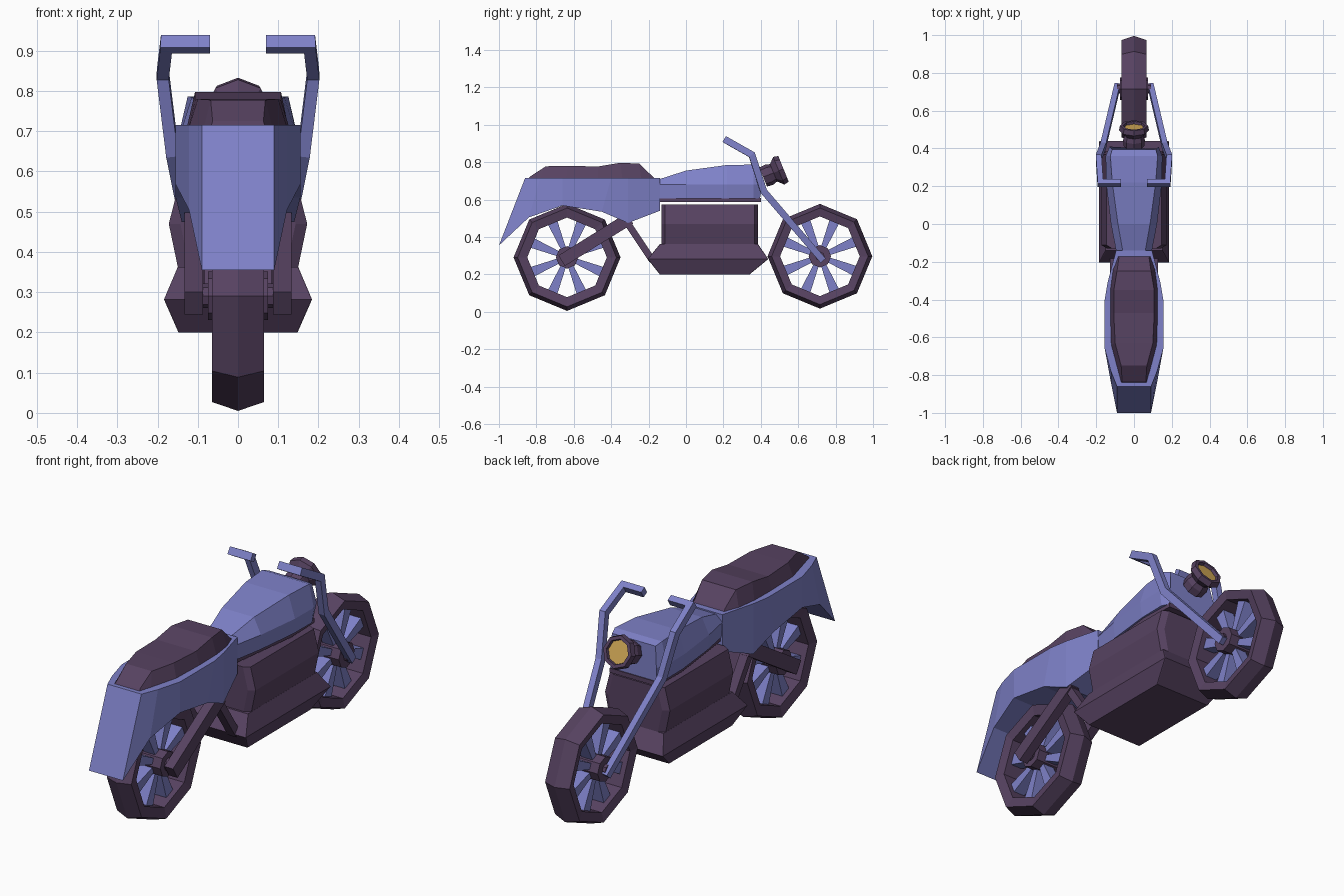
import bpy, bmesh, math
from mathutils import Vector as V

if "Cube" in bpy.data.objects:
    bpy.data.objects.remove(bpy.data.objects["Cube"])


def material(name, rgb):
    m = bpy.data.materials.new(name)
    m.diffuse_color = (*rgb, 1)
    m.use_nodes = True
    m.node_tree.nodes["Principled BSDF"].inputs["Base Color"].default_value = m.diffuse_color
    return m


BLUE = material("blue_paint", (0.21, 0.22, 0.58))
DARK = material("dark_plum", (0.095, 0.055, 0.12))
GOLD = material("lamp_glass", (0.62, 0.38, 0.09))


def loft(name, rings, mat, closed=False):
    """Skin a list of equal-length rings; cap the ends unless closed."""
    bm = bmesh.new()
    rv = [[bm.verts.new(p) for p in r] for r in rings]
    n = len(rv[0])
    pairs = list(zip(rv, rv[1:])) + ([(rv[-1], rv[0])] if closed else [])
    for a, b in pairs:
        for i in range(n):
            j = (i + 1) % n
            bm.faces.new((a[i], a[j], b[j], b[i]))
    if not closed:
        bm.faces.new(rv[0])
        bm.faces.new(rv[-1])
    bmesh.ops.recalc_face_normals(bm, faces=bm.faces)
    me = bpy.data.meshes.new(name)
    bm.to_mesh(me)
    bm.free()
    me.materials.append(mat)
    ob = bpy.data.objects.new(name, me)
    bpy.context.collection.objects.link(ob)
    return ob


def lathe(name, centre, axis, profile, mat, closed=False, n=8):
    """Turn (distance along axis, radius) pairs around an axis in the yz plane or x."""
    c, axis = V(centre), V(axis).normalized()
    u = V((0, 0, 1)) if abs(axis.x) > 0.5 else V((1, 0, 0))
    w = axis.cross(u)
    rings = []
    for t, r in profile:
        rings.append([c + axis * t + (u * math.cos(a) + w * math.sin(a)) * r
                      for a in (2 * math.pi * k / n for k in range(n))])
    return loft(name, rings, mat, closed)


def sweep(name, pts, half_w, half_h, mat):
    """Square bar along a path with mitred corners."""
    pts = [V(p) for p in pts]
    dirs = [(b - a).normalized() for a, b in zip(pts, pts[1:])]
    u = (V((1, 0, 0)) - dirs[0] * dirs[0].x).normalized()
    w = dirs[0].cross(u)
    ring = [pts[0] + u * sx * half_w + w * sy * half_h
            for sx, sy in ((-1, -1), (1, -1), (1, 1), (-1, 1))]
    rings = [ring]
    for i, d in enumerate(dirs):
        nrm = d + dirs[i + 1] if i + 1 < len(dirs) else d
        ring = [v + d * ((pts[i + 1] - v).dot(nrm) / d.dot(nrm)) for v in ring]
        rings.append(ring)
    return loft(name, rings, mat)


# wheels: octagonal crowned tyre, hub and eight blade spokes
for side, y, z, r in (("rear", -0.636, 0.291, 0.286), ("front", 0.716, 0.297, 0.28)):
    lathe(side + "_tyre", (0, y, z), (1, 0, 0),
          [(-0.065, r - 0.022), (0, r), (0.065, r - 0.022), (0.055, 0.213), (-0.055, 0.213)],
          DARK, closed=True)
    lathe(side + "_hub", (0, y, z), (1, 0, 0), [(-0.075, 0.06), (0.075, 0.06)], DARK)
    for k in range(8):
        a = math.radians(22.5 + 45 * k)
        d, t = V((0, math.cos(a), math.sin(a))), V((0, -math.sin(a), math.cos(a)))
        rings = [[V((sx * hx, y, z)) + d * rad + t * (st * hw)
                  for sx, st in ((-1, -1), (1, -1), (1, 1), (-1, 1))]
                 for rad, hw, hx in ((0.05, 0.014, 0.03), (0.213, 0.028, 0.03))]
        loft(f"{side}_spoke_{k + 1}", rings, BLUE)

# tail fender: (top y, bottom y, bottom z, half width)
fender = [(-0.14, -0.14, 0.54, 0.095), (-0.31, -0.31, 0.475, 0.14),
          (-0.40, -0.45, 0.535, 0.155), (-0.66, -0.66, 0.568, 0.155),
          (-0.78, -0.84, 0.505, 0.122), (-0.86, -1.0, 0.355, 0.09)]
loft("tail_fender", [[(-w, yt, 0.716), (w, yt, 0.716), (w, yb, zb), (-w, yb, zb)]
                     for yt, yb, zb, w in fender], BLUE)

# seat: (base y, top y, top z, base half width, top half width)
seat = [(-0.165, -0.18, 0.725, 0.085, 0.08), (-0.24, -0.25, 0.792, 0.112, 0.09),
        (-0.34, -0.35, 0.797, 0.125, 0.107), (-0.47, -0.47, 0.777, 0.127, 0.107),
        (-0.64, -0.63, 0.78, 0.122, 0.1), (-0.78, -0.75, 0.778, 0.085, 0.068),
        (-0.845, -0.83, 0.725, 0.068, 0.063)]
loft("seat", [[(-wb, yb, 0.71), (wb, yb, 0.71), (wt, yt, zt), (-wt, yt, zt)]
              for yb, yt, zt, wb, wt in seat], DARK)

# fuel tank: (top y, side y, top z, side half width, top half width)
tank = [(-0.14, -0.14, 0.71, 0.095, 0.06), (0.0, 0.0, 0.755, 0.122, 0.085),
        (0.22, 0.22, 0.785, 0.148, 0.115), (0.36, 0.36, 0.787, 0.15, 0.125),
        (0.395, 0.41, 0.775, 0.13, 0.115)]
loft("fuel_tank", [[(-ws * 0.93, min(ys, 0.395), 0.605), (ws * 0.93, min(ys, 0.395), 0.605),
                    (ws, ys, 0.68), (wt, yt, zt), (-wt, yt, zt), (-ws, ys, 0.68)]
                   for yt, ys, zt, ws, wt in tank], BLUE)

# dark tray under the tank
loft("tank_tray", [[(-w, y, 0.587), (w, y, 0.587), (w, y, 0.608), (-w, y, 0.608)]
                   for y, w in ((-0.14, 0.085), (0.22, 0.13), (0.4, 0.125))], DARK)


def block(name, levels, chamfer):
    """Stack of corner-cut rectangles: (z, half width, back y, front y)."""
    rings = []
    for z, w, y0, y1 in levels:
        c, s = chamfer, chamfer * 1.6
        rings.append([(-w + s, y0, z), (w - s, y0, z), (w, y0 + c, z), (w, y1 - c, z),
                      (w - s, y1, z), (-w + s, y1, z), (-w, y1 - c, z), (-w, y0 + c, z)])
    return loft(name, rings, DARK)


# engine and lower crankcase
block("engine", [(0.355, 0.148, -0.13, 0.385), (0.47, 0.172, -0.13, 0.385),
                 (0.575, 0.145, -0.13, 0.385)], 0.018)
block("crankcase", [(0.2, 0.148, -0.14, 0.34), (0.282, 0.184, -0.205, 0.44),
                    (0.362, 0.15, -0.14, 0.385)], 0.002)

# swing arms, struts, fork legs with handlebars, mirrored left and right
lathe("rear_axle", (0, -0.636, 0.291), (1, 0, 0), [(-0.125, 0.03), (0.125, 0.03)], DARK)
lathe("front_axle", (0, 0.716, 0.297), (1, 0, 0), [(-0.09, 0.025), (0.09, 0.025)], DARK)
for side, s in (("left", -1), ("right", 1)):
    sweep(side + "_swing_arm", [(s * 0.11, -0.665, 0.273), (s * 0.11, -0.3, 0.50)],
          0.023, 0.033, DARK)
    sweep(side + "_frame_strut", [(s * 0.105, -0.33, 0.50), (s * 0.105, -0.18, 0.275)],
          0.022, 0.018, DARK)
    sweep(side + "_fork_and_handlebar",
          [(s * 0.088, 0.732, 0.275), (s * 0.163, 0.415, 0.645), (s * 0.187, 0.352, 0.84),
           (s * 0.178, 0.217, 0.916), (s * 0.07, 0.217, 0.916)], 0.015, 0.018, BLUE)

# headlight: flared octagonal shell with recessed lens, tilted slightly up
aim, lamp = V((0, 0.926, 0.377)), V((0, 0.51, 0.76))
lathe("headlight_shell", lamp, aim,
      [(-0.105, 0.055), (-0.07, 0.058), (-0.045, 0.05), (-0.015, 0.08), (0.012, 0.074),
       (0.012, 0.058), (-0.006, 0.054)], DARK)
lathe("headlight_lens", lamp, aim, [(-0.012, 0.055), (-0.002, 0.055)], GOLD)
